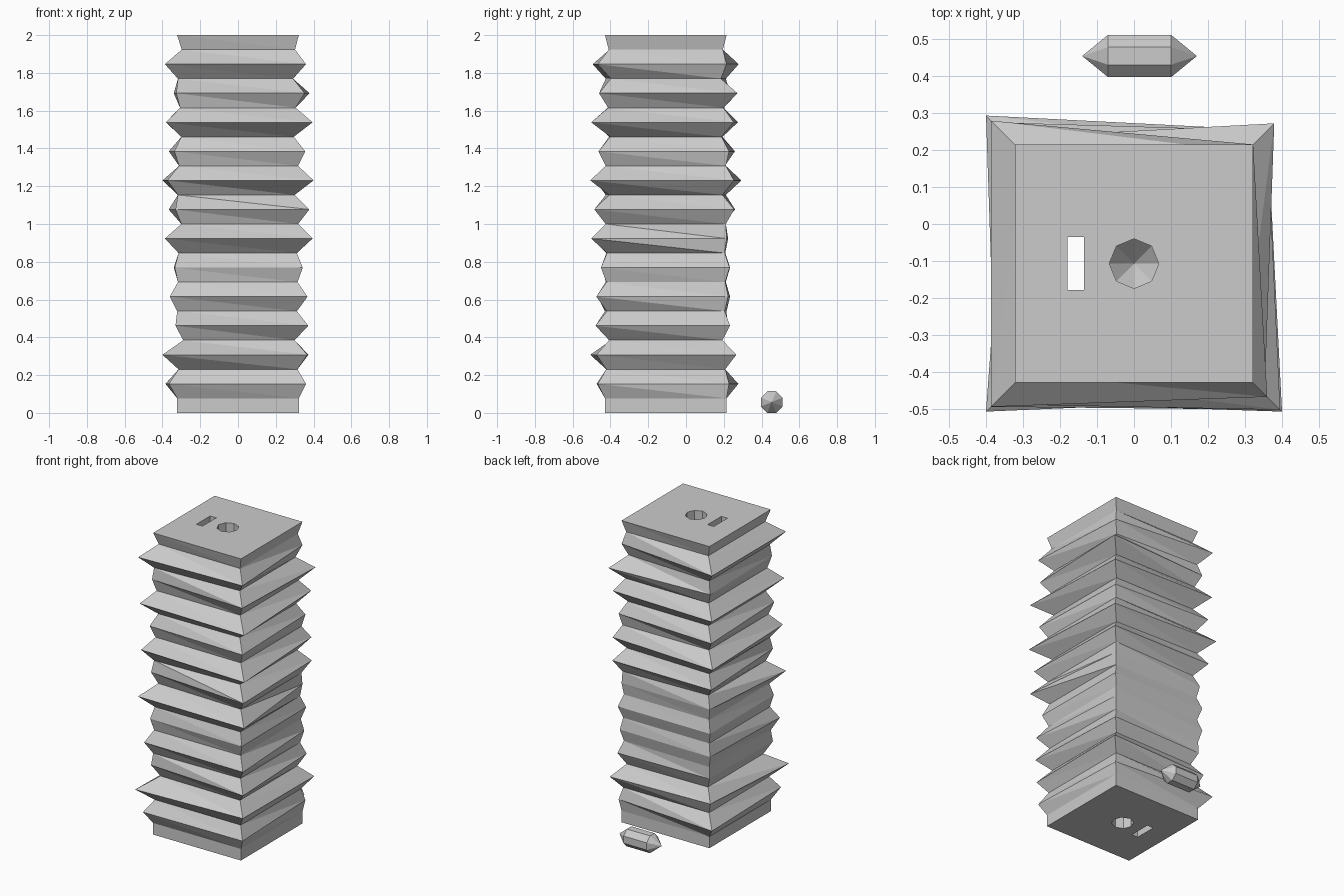
import bpy, bmesh, math
from mathutils import Matrix

if "Cube" in bpy.data.objects:
    bpy.data.objects.remove(bpy.data.objects["Cube"])

CY = -0.107            # y centre of the tower
HALF = 0.322           # half width of the end slabs
STEP = 2.0 / 26        # height of one fold

grey = bpy.data.materials.new("plain_grey")
grey.diffuse_color = (0.6, 0.6, 0.6, 1)
grey.use_nodes = True
grey.node_tree.nodes["Principled BSDF"].inputs["Base Color"].default_value = grey.diffuse_color


def make_object(name, bm):
    bmesh.ops.recalc_face_normals(bm, faces=bm.faces)
    me = bpy.data.meshes.new(name)
    bm.to_mesh(me)
    bm.free()
    me.materials.append(grey)
    ob = bpy.data.objects.new(name, me)
    bpy.context.collection.objects.link(ob)
    return ob


def pointed_prism(name, radius, half_straight, half_total, turn, matrix):
    """Eight-sided rod with a point at each end, built along z."""
    bm = bmesh.new()
    rings = []
    for z in (-half_straight, half_straight):
        rings.append([bm.verts.new((radius * math.cos(turn + i * math.pi / 4),
                                    radius * math.sin(turn + i * math.pi / 4), z))
                      for i in range(8)])
    tips = [bm.verts.new((0, 0, s * half_total)) for s in (-1, 1)]
    for i in range(8):
        j = (i + 1) % 8
        bm.faces.new((rings[0][i], rings[0][j], rings[1][j], rings[1][i]))
        for ring, tip in zip(rings, tips):
            bm.faces.new((ring[i], ring[j], tip))
    bm.transform(matrix)
    return make_object(name, bm)


# Outer folds, bottom to top: reach of front-left, front-right, back-right, back-left corners
ridges = [
    (.366, .360, .335, .384), (.400, .367, .373, .345), (.331, .372, .340, .325),
    (.361, .368, .330, .340), (.335, .343, .338, .340), (.387, .395, .322, .330),
    (.331, .378, .362, .367), (.374, .400, .361, .400), (.337, .356, .335, .366),
    (.380, .395, .360, .382), (.327, .353, .379, .340), (.387, .360, .322, .386),
]
# Inner folds, bottom to top: reach of the left and right corners
grooves = [(.315, .315), (.290, .300), (.322, .312), (.318, .315), (.315, .312),
           (.300, .318), (.318, .300), (.312, .318), (.300, .295), (.307, .305),
           (.318, .292), (.298, .302)]

levels = [(HALF,) * 4, (HALF,) * 4]
for ridge, (l, r) in zip(ridges, grooves):
    levels += [ridge, (l, r, r, l)]
levels.append((HALF,) * 4)

# Folded tower
bm = bmesh.new()
signs = ((-1, -1), (1, -1), (1, 1), (-1, 1))
rings = [[bm.verts.new((sx * d, CY + sy * d, k * STEP))
          for (sx, sy), d in zip(signs, row)] for k, row in enumerate(levels)]
for lo, hi in zip(rings, rings[1:]):
    for i in range(4):
        j = (i + 1) % 4
        bm.faces.new((lo[i], lo[j], hi[i]))
        bm.faces.new((lo[j], hi[j], hi[i]))
bm.faces.new(rings[0][::-1])
bm.faces.new(rings[-1])
tower = make_object("folded_tower", bm)

# Cutters: a peg socket in each end and a slot right through
cutters = [pointed_prism("socket_cutter", 0.067, 0.09, 0.165, 0,
                         Matrix.Translation((0, CY, z))) for z in (0, 2)]
bm = bmesh.new()
bmesh.ops.create_cube(bm, size=1, matrix=Matrix.Translation((-0.157, CY, 1))
                      @ Matrix.Diagonal((0.045, 0.144, 2.2, 1)))
cutters.append(make_object("slot_cutter", bm))

bpy.context.view_layer.objects.active = tower
for cutter in cutters:
    cutter.hide_render = True
    mod = tower.modifiers.new("cut", 'BOOLEAN')
    mod.operation = 'DIFFERENCE'
    mod.solver = 'EXACT'
    mod.object = cutter
    bpy.ops.object.modifier_apply(modifier=mod.name)
for cutter in cutters:
    bpy.data.objects.remove(cutter, do_unlink=True)

# Loose joining peg lying behind the tower
pointed_prism("joining_peg", 0.062, 0.085, 0.155, math.pi / 8,
              Matrix.Translation((0.015, 0.454, 0.0573)) @ Matrix.Rotation(math.pi / 2, 4, 'Y'))
